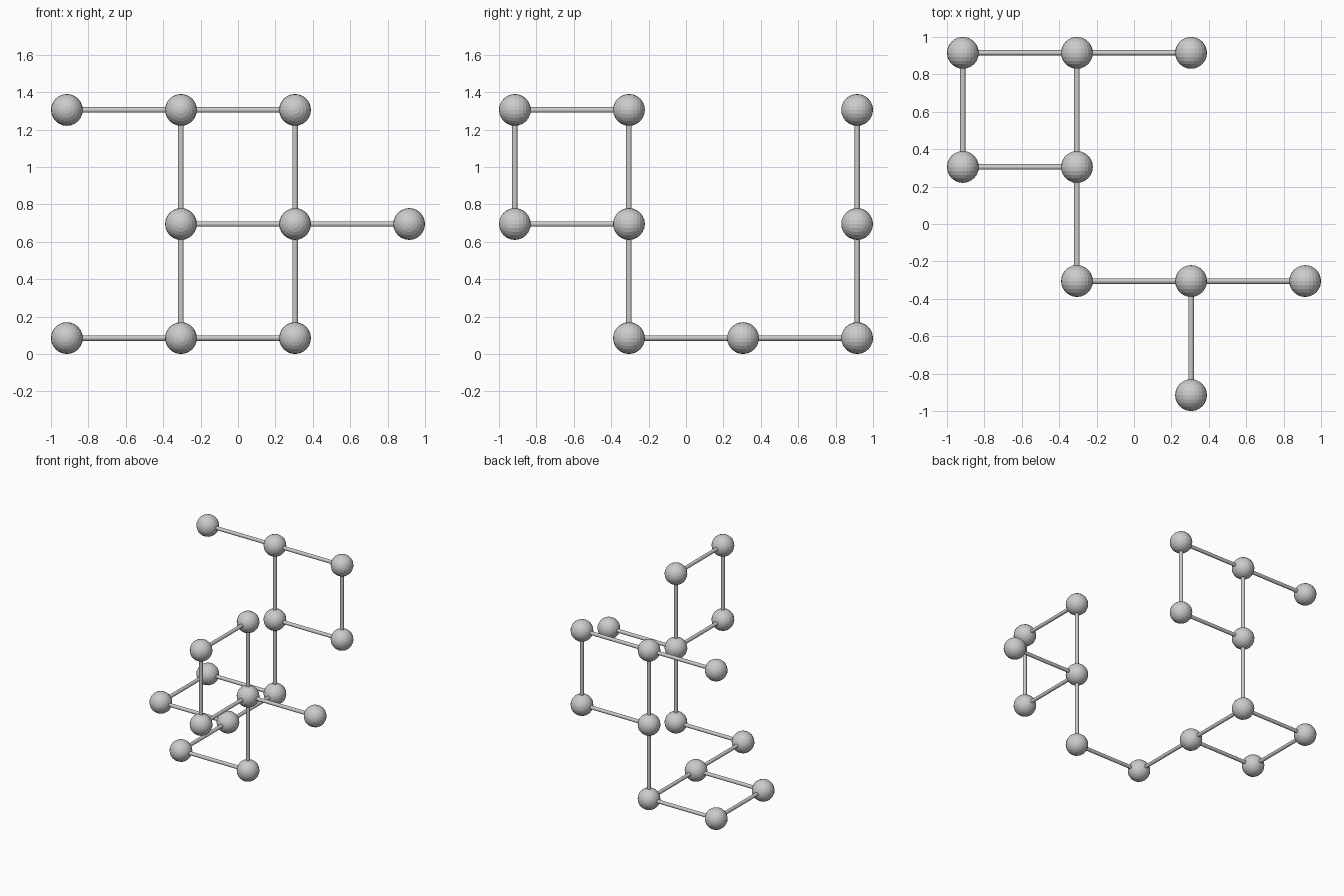
import bpy
import math
from mathutils import Vector

if "Cube" in bpy.data.objects:
    bpy.data.objects.remove(bpy.data.objects["Cube"])

STEP, BALL_R, ROD_R = 0.61, 0.085, 0.0145


def point(cell):
    x, y, z = cell
    return Vector(((x - 1.5) * STEP, (y - 1.5) * STEP, z * STEP + BALL_R))


# Lattice paths (x, y, z cells); consecutive cells are joined by a rod
paths = [
    # front upright square, with its side spur and leg
    [(2, 1, 1), (2, 1, 2), (2, 0, 2), (2, 0, 1), (2, 1, 1), (3, 1, 1)],
    [(2, 1, 1), (2, 1, 0), (1, 1, 0), (1, 2, 0)],
    # flat square on the floor
    [(1, 2, 0), (0, 2, 0), (0, 3, 0), (1, 3, 0), (1, 2, 0)],
    # back leg, upright square and top spur
    [(1, 3, 0), (1, 3, 1), (2, 3, 1), (2, 3, 2), (1, 3, 2), (0, 3, 2)],
    [(1, 3, 1), (1, 3, 2)],
]

# Balls at the nodes (poles face front and back)
cells = sorted({c for path in paths for c in path})
bpy.ops.mesh.primitive_uv_sphere_add(segments=24, ring_count=12, radius=BALL_R,
                                     rotation=(math.pi / 2, 0, 0))
first_ball = bpy.context.object
for i, cell in enumerate(cells):
    ball = first_ball
    if i:
        ball = first_ball.copy()
        bpy.context.collection.objects.link(ball)
    ball.name = f"ball_{i + 1}"
    ball.location = point(cell)

# Rods between neighbouring nodes
count = 0
for path in paths:
    for start, end in zip(path, path[1:]):
        a, b = point(start), point(end)
        bpy.ops.mesh.primitive_cylinder_add(
            vertices=12, radius=ROD_R, depth=(b - a).length, location=(a + b) / 2,
            rotation=(b - a).to_track_quat('Z', 'Y').to_euler())
        count += 1
        bpy.context.object.name = f"rod_{count}"
